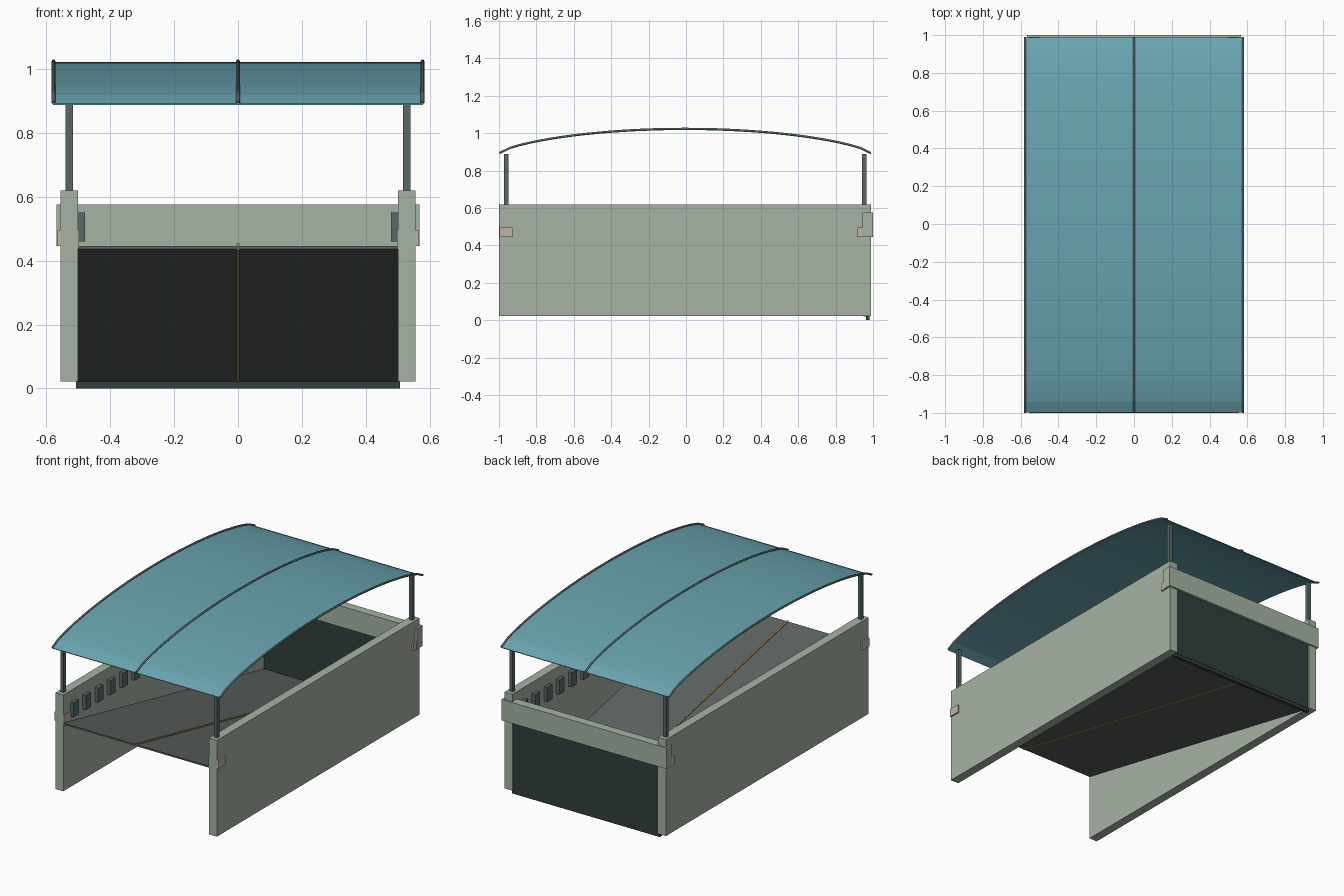
import bpy, bmesh

if "Cube" in bpy.data.objects:
    bpy.data.objects.remove(bpy.data.objects["Cube"])


def material(name, color):
    m = bpy.data.materials.new(name)
    m.diffuse_color = (*color, 1)
    m.use_nodes = True
    m.node_tree.nodes["Principled BSDF"].inputs["Base Color"].default_value = m.diffuse_color
    return m


CONCRETE = material("pale_concrete", (0.38, 0.45, 0.37))
ASPHALT = material("dark_ramp", (0.11, 0.13, 0.125))
DARK = material("dark_panel", (0.03, 0.05, 0.047))
STEEL = material("grey_steel", (0.10, 0.14, 0.14))
GLASS = material("teal_roof", (0.14, 0.37, 0.43))
YELLOW = material("yellow_paint", (0.45, 0.30, 0.08))
BEIGE = material("beige_pad", (0.55, 0.45, 0.38))


def finish(name, bm, mat):
    bmesh.ops.recalc_face_normals(bm, faces=bm.faces)
    me = bpy.data.meshes.new(name)
    bm.to_mesh(me)
    bm.free()
    me.materials.append(mat)
    ob = bpy.data.objects.new(name, me)
    bpy.context.collection.objects.link(ob)
    return ob


def box(name, x, y, z, mat):
    """Box from (min, max) ranges."""
    bm = bmesh.new()
    bmesh.ops.create_cube(bm, size=1)
    for v in bm.verts:
        v.co = [r[0] if c < 0 else r[1] for c, r in zip(v.co, (x, y, z))]
    return finish(name, bm, mat)


def extrude_x(name, profile, x0, x1, mat):
    """Closed (y, z) outline extruded along x."""
    bm = bmesh.new()
    face = bm.faces.new([bm.verts.new((x0, y, z)) for y, z in profile])
    new = bmesh.ops.extrude_face_region(bm, geom=[face])["geom"]
    bmesh.ops.translate(bm, vec=(x1 - x0, 0, 0),
                        verts=[g for g in new if isinstance(g, bmesh.types.BMVert)])
    return finish(name, bm, mat)


MID = -0.005  # centre of the structure along y


def both(x0, x1, s):
    return tuple(sorted((s * x0, s * x1)))


for side, s in (("left", -1), ("right", 1)):
    # side walls
    box(side + "_wall", both(0.50, 0.555, s), (-1.0, 0.99), (0.022, 0.62), CONCRETE)
    for end, e in (("front", -1), ("back", 1)):
        yc = MID + e * 0.957
        # roof posts and corner pads
        box(f"{side}_{end}_post", both(0.516, 0.539, s), (yc - 0.012, yc + 0.012),
            (0.61, 0.888), STEEL)
        box(f"{side}_{end}_pad", both(0.497, 0.564, s), (yc - 0.035, yc + 0.035),
            (0.445, 0.496), BEIGE)
    # row of wall lamps
    for i in range(16):
        yc = MID - 0.9 + 0.12 * i
        box(f"{side}_wall_lamp_{i + 1}", both(0.478, 0.502, s),
            (yc - 0.026, yc + 0.026), (0.46, 0.55), STEEL)

# sloping ramp with centre stripe
extrude_x("ramp", [(-1.0, 0.446), (0.98, 0.028), (0.98, 0.018), (-1.0, 0.436)],
          -0.50, 0.50, ASPHALT)
extrude_x("centre_stripe", [(-1.0, 0.453), (0.98, 0.033), (0.98, 0.015), (-1.0, 0.433)],
          -0.005, 0.005, YELLOW)

# back gate, lintel and drain
box("back_gate", (-0.50, 0.50), (0.968, 0.984), (0.02, 0.45), DARK)
box("back_lintel", (-0.567, 0.567), (0.945, 1.0), (0.445, 0.575), CONCRETE)
box("drain_channel", (-0.507, 0.507), (0.962, 0.982), (0.0, 0.024), DARK)

# arched roof sheet
N = 36
arc = []
for i in range(N + 1):
    t = -1 + 2 * i / N
    arc.append((MID + 0.993 * t, 0.891 + 0.13 * max(0, 1 - t * t) ** 0.7))
extrude_x("roof_sheet", arc + [(y, z - 0.004) for y, z in reversed(arc)],
          -0.578, 0.578, GLASS)

# roof ribs
for name, x in (("left_rib", -0.577), ("middle_rib", 0), ("right_rib", 0.577)):
    cu = bpy.data.curves.new(name, "CURVE")
    cu.dimensions = "3D"
    cu.bevel_depth = 0.006
    cu.bevel_resolution = 1
    cu.use_fill_caps = True
    sp = cu.splines.new("POLY")
    sp.points.add(N)
    for p, (y, z) in zip(sp.points, arc):
        p.co = (x, y, z + 0.003, 1)
    cu.materials.append(STEEL)
    bpy.context.collection.objects.link(bpy.data.objects.new(name, cu))
